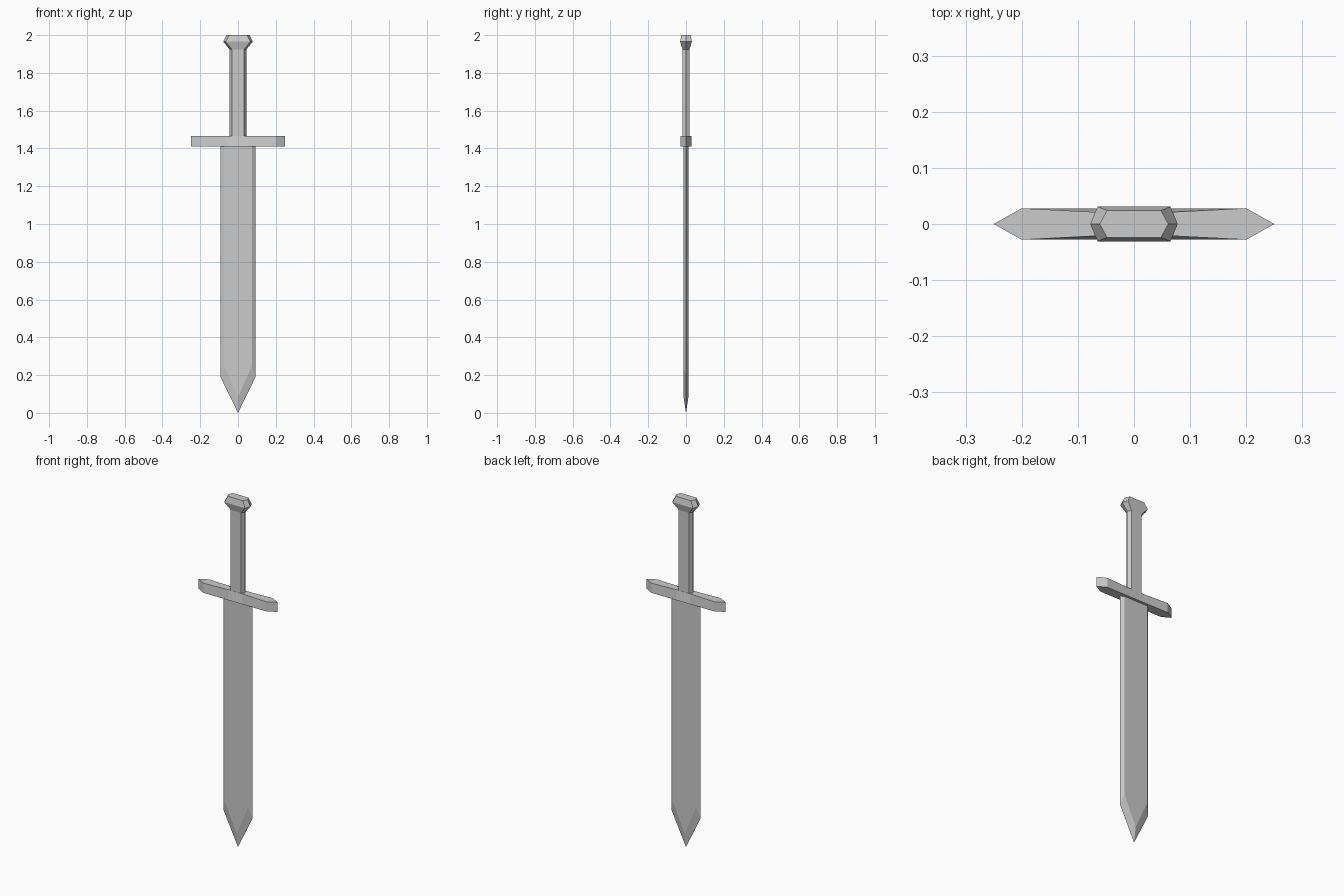
import bpy, bmesh

if "Cube" in bpy.data.objects:
    bpy.data.objects.remove(bpy.data.objects["Cube"])


def make_object(name, verts, faces):
    mesh = bpy.data.meshes.new(name)
    bm = bmesh.new()
    vs = [bm.verts.new(v) for v in verts]
    for f in faces:
        bm.faces.new([vs[i] for i in f])
    bmesh.ops.recalc_face_normals(bm, faces=bm.faces)
    bm.to_mesh(mesh)
    bm.free()
    obj = bpy.data.objects.new(name, mesh)
    bpy.context.collection.objects.link(obj)
    return obj


def loft(name, rings):
    """Join rings of equal point count and cap both ends."""
    n = len(rings[0])
    verts = [p for ring in rings for p in ring]
    faces = [list(range(n)), list(range(len(verts) - n, len(verts)))]
    for r in range(len(rings) - 1):
        for i in range(n):
            j = (i + 1) % n
            faces.append([r * n + i, r * n + j, (r + 1) * n + j, (r + 1) * n + i])
    return make_object(name, verts, faces)


def hex_ring(tip, corner, y, z):
    return [(-tip, 0, z), (-corner, -y, z), (corner, -y, z),
            (tip, 0, z), (corner, y, z), (-corner, y, z)]


# Blade: sharp outer edge, flat faces set in from it by a bevel
edge = [(-0.093, 1.41), (-0.093, 0.19), (0, 0), (0.093, 0.19), (0.093, 1.41)]
flat = [(-0.074, 1.41), (-0.074, 0.25), (0, 0.085), (0.074, 0.25), (0.074, 1.41)]
verts = [(x, 0, z) for x, z in edge]
verts += [(x, s * 0.013, z) for s in (-1, 1) for x, z in flat]
faces = [[0, 5, 9, 4, 14, 10]]
for base in (5, 10):
    faces.append([base + i for i in range(5)])
    faces += [[i, i + 1, base + i + 1, base + i] for i in range(4)]
make_object("blade", verts, faces)

# Crossguard: pointed ends, top narrowing toward the grip
outline_x = [0.25, 0.2, 0.045, -0.045, -0.2, -0.25]


def guard_ring(inner_y, z):
    ys = [0, 0.028, inner_y, inner_y, 0.028, 0]
    front = [(x, -y, z) for x, y in zip(outline_x, ys)]
    back = [(x, y, z) for x, y in zip(outline_x, ys)]
    return front + back[-2:0:-1]


loft("crossguard", [guard_ring(0.028, 1.41), guard_ring(0.02, 1.465)])

# Grip: six-sided bar
loft("grip", [hex_ring(0.045, 0.033, 0.019, z) for z in (1.46, 1.93)])

# Pommel: six-sided flared cap
loft("pommel", [hex_ring(0.045, 0.033, 0.019, 1.925),
                hex_ring(0.078, 0.065, 0.031, 1.965),
                hex_ring(0.061, 0.048, 0.024, 2.0)])
